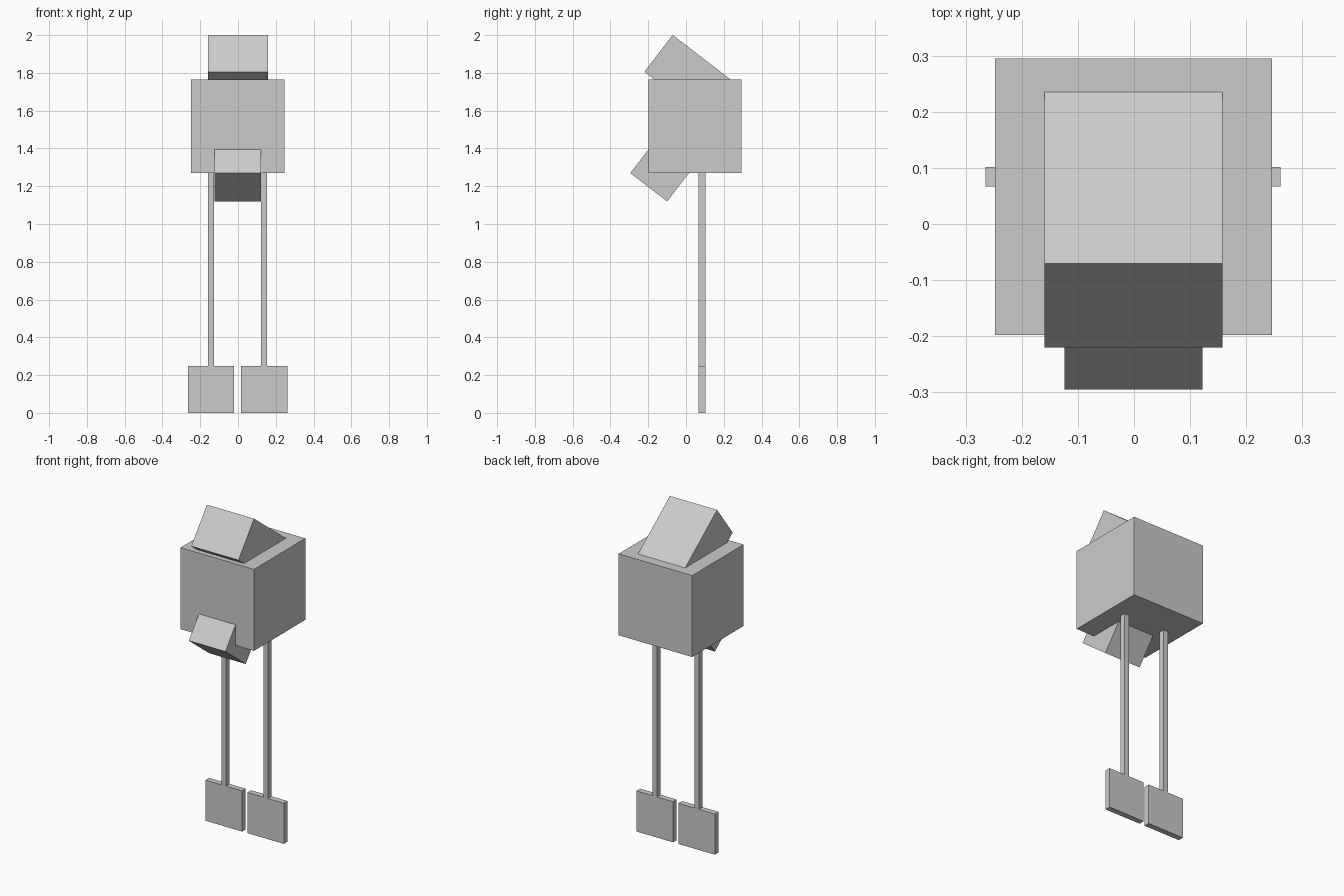
import bpy
from math import radians

if "Cube" in bpy.data.objects:
    bpy.data.objects.remove(bpy.data.objects["Cube"])

TILT = radians(-37.6)


def box(name, size, center, tilt=0.0):
    bpy.ops.mesh.primitive_cube_add(size=1, location=center)
    obj = bpy.context.object
    obj.name = name
    obj.scale = size
    bpy.ops.object.transform_apply(location=False, rotation=False, scale=True)
    obj.rotation_euler.x = tilt
    return obj


# Cube-shaped body
box("body", (0.494, 0.493, 0.495), (-0.001, 0.0485, 1.5175))

# Tilted blocks sunk into the body: head on top, beak at the lower front
box("head", (0.317, 0.391, 0.246), (-0.001, 0.0094, 1.784), TILT)
box("beak", (0.246, 0.246, 0.246), (-0.001, -0.1225, 1.292), TILT)

# Thin legs standing on flat upright feet
for side, label in ((-1, "right"), (1, "left")):
    x = -0.002 + side * 0.1405
    box(label + "_leg", (0.031, 0.035, 1.025), (x, 0.0845, 0.247 + 0.5125))
    box(label + "_foot", (0.245, 0.035, 0.247), (x, 0.0845, 0.1235))
